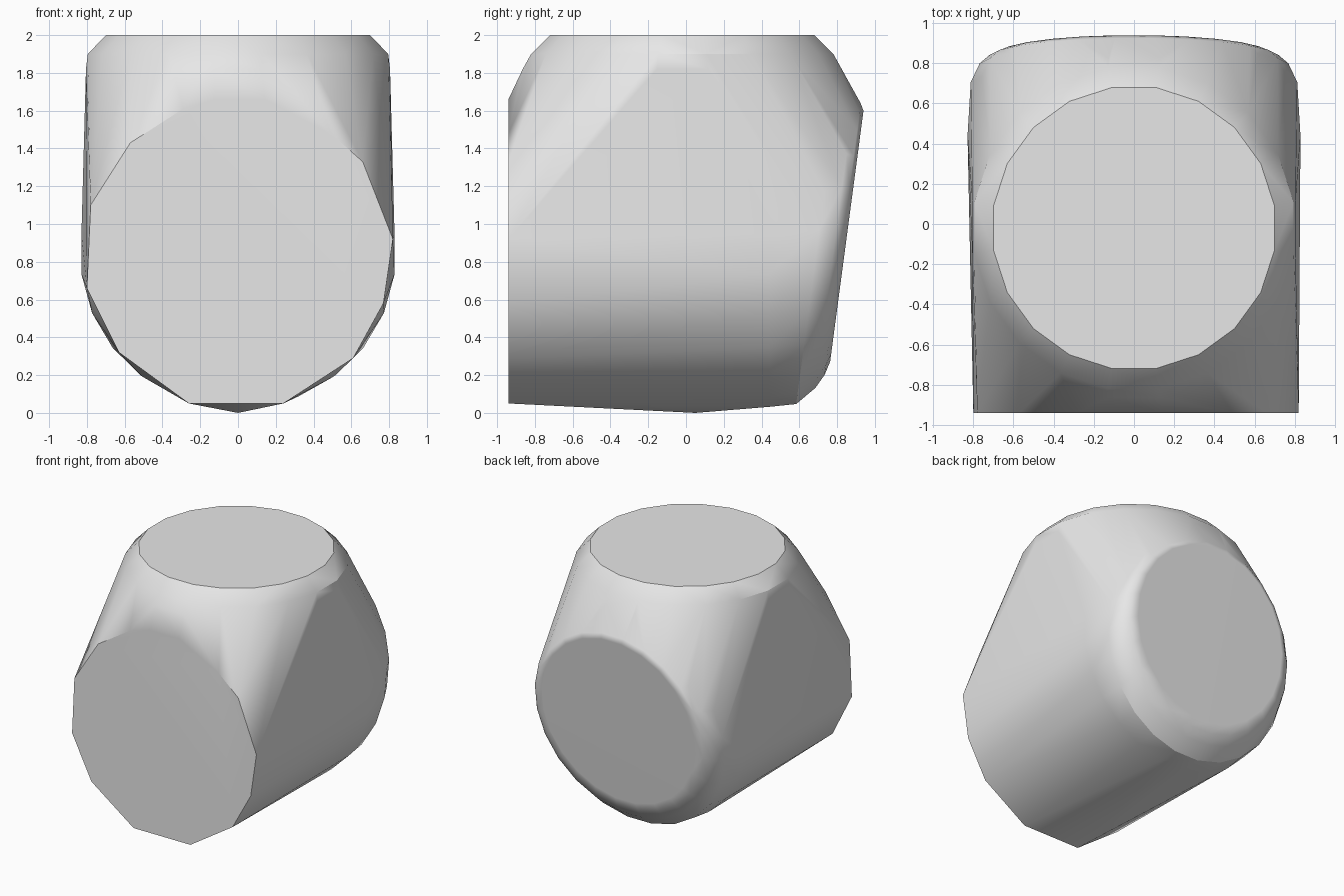
import bpy, bmesh, math

old = bpy.data.objects.get("Cube")
if old:
    bpy.data.objects.remove(old)

# One plain grey for the whole block
grey = bpy.data.materials.new("plain grey")
grey.use_nodes = True
grey.diffuse_color = (0.8, 0.8, 0.8, 1)
grey.node_tree.nodes["Principled BSDF"].inputs["Base Color"].default_value = (0.8, 0.8, 0.8, 1)


def circle(count):
    """Cosine and sine pairs around a full turn."""
    for i in range(count):
        a = math.tau * (i + 0.5) / count
        yield math.cos(a), math.sin(a)


points = []

# Round flat top and its shoulder: height, half width, half depth
for z, rx, ry in ((2, 0.708, 0.708), (1.9, 0.805, 0.81), (1.82, 0.815, 0.855)):
    points += [(rx * c, ry * s - 0.02, z) for c, s in circle(20)]

# Flat front face
points += [(x, -0.94, z) for x, z in (
    (-0.26, 0.05), (0.24, 0.05), (0.61, 0.29), (0.77, 0.58), (0.82, 0.92), (0.66, 1.33),
    (0.49, 1.48), (0.14, 1.66), (-0.12, 1.66), (-0.29, 1.61), (-0.57, 1.43),
    (-0.78, 1.10), (-0.8, 0.66), (-0.63, 0.32))]

# Leaning back disc and its rounded rim: depth inward, centre height, radius
for inset, mid, r in ((0, 0.935, 0.67), (0.02, 0.92, 0.725), (0.06, 0.9, 0.775), (0.15, 0.86, 0.82)):
    for c, s in circle(24):
        z = mid + r * s
        points.append((r * c, 0.727 + 0.133 * z - inset, z))

# Rounded belly, widest towards the back
points += [(0.836 * c, 0.44, 0.84 + 0.815 * s) for c, s in circle(24)]
points.append((0, 0.05, 0))

# Wrap everything in one convex skin
bm = bmesh.new()
for p in points:
    bm.verts.new(p)
hull = bmesh.ops.convex_hull(bm, input=bm.verts)
loose = {g for g in hull["geom_interior"] + hull["geom_unused"] if isinstance(g, bmesh.types.BMVert)}
bmesh.ops.delete(bm, geom=list(loose), context='VERTS')
bmesh.ops.dissolve_limit(bm, angle_limit=math.radians(1), verts=bm.verts, edges=bm.edges)
bmesh.ops.recalc_face_normals(bm, faces=bm.faces)

mesh = bpy.data.meshes.new("rounded_block")
bm.to_mesh(mesh)
bm.free()
mesh.materials.append(grey)
block = bpy.data.objects.new("rounded_block", mesh)
bpy.context.collection.objects.link(block)

# Smooth shading with crisp rims
bpy.ops.object.select_all(action='DESELECT')
block.select_set(True)
bpy.context.view_layer.objects.active = block
bpy.ops.object.shade_smooth_by_angle(angle=math.radians(30))
weighted = block.modifiers.new("even_shading", 'WEIGHTED_NORMAL')
weighted.keep_sharp = True
